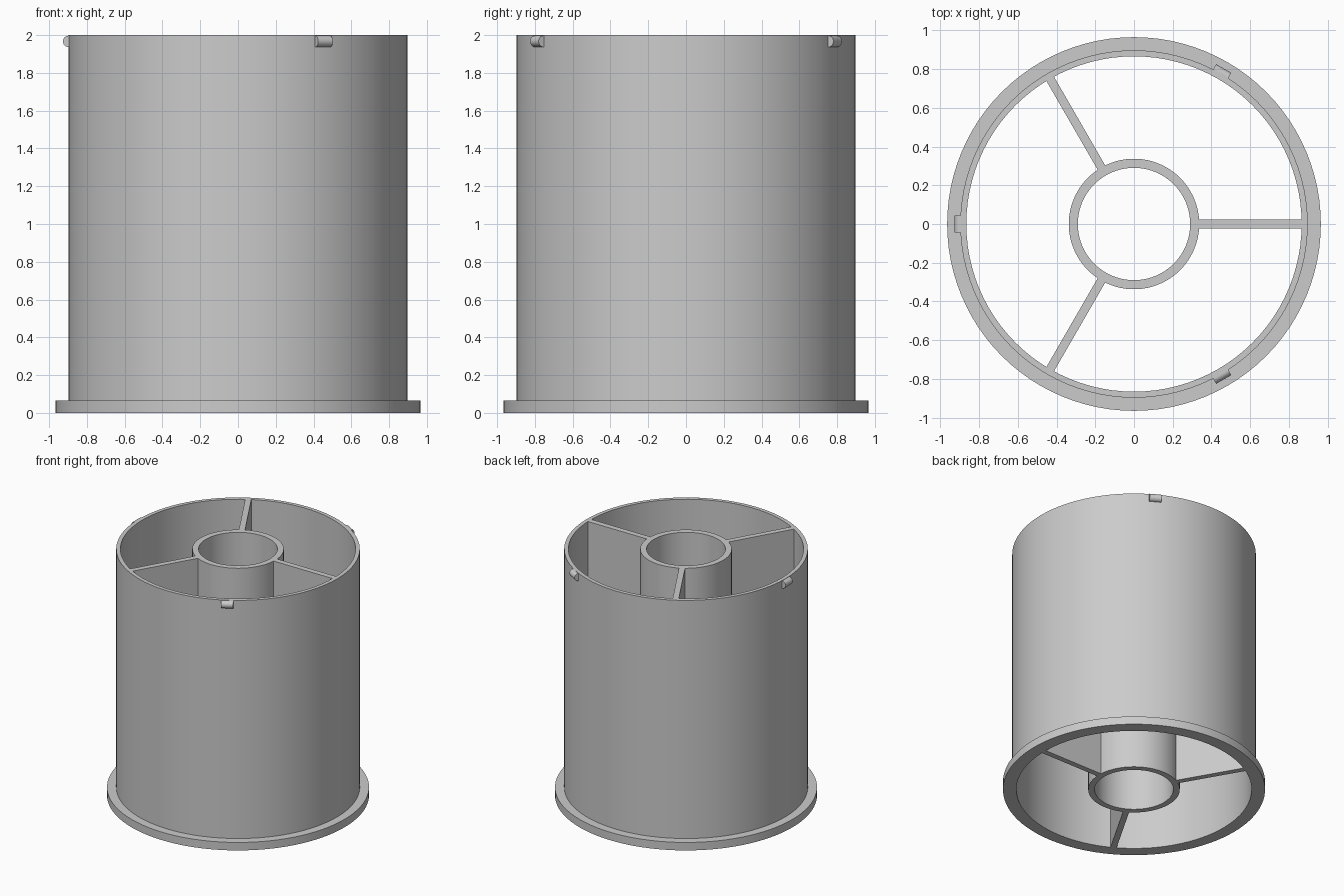
import bpy, bmesh, math
from mathutils import Matrix, Vector

cube = bpy.data.objects.get("Cube")
if cube:
    bpy.data.objects.remove(cube, do_unlink=True)

HEIGHT = 2.0
SIDES = 96
WALL_OUT, WALL_IN = 0.897, 0.866
HUB_OUT, HUB_IN = 0.337, 0.29
FLANGE_R, FLANGE_H = 0.965, 0.065
RIB_W = 0.045
PEG_R, PEG_LEN, PEG_Z = 0.03, 0.09, 1.967

grey = bpy.data.materials.new("plain_grey")
grey.use_nodes = True
colour = (0.6, 0.6, 0.6, 1)
grey.diffuse_color = colour
grey.node_tree.nodes["Principled BSDF"].inputs["Base Color"].default_value = colour


def finish(name, bm, smooth=True):
    bmesh.ops.recalc_face_normals(bm, faces=bm.faces)
    mesh = bpy.data.meshes.new(name)
    bm.to_mesh(mesh)
    bm.free()
    mesh.materials.append(grey)
    obj = bpy.data.objects.new(name, mesh)
    bpy.context.collection.objects.link(obj)
    if smooth:
        bpy.ops.object.select_all(action="DESELECT")
        obj.select_set(True)
        bpy.context.view_layer.objects.active = obj
        bpy.ops.object.shade_smooth_by_angle(angle=math.radians(30))
    return obj


def lathe(name, profile):
    """Revolve a closed (radius, height) profile around z."""
    bm = bmesh.new()
    verts = [bm.verts.new((r, 0, z)) for r, z in profile]
    edges = [bm.edges.new((v, verts[i - 1])) for i, v in enumerate(verts)]
    bmesh.ops.spin(bm, geom=verts + edges, cent=(0, 0, 0), axis=(0, 0, 1),
                   angle=math.tau, steps=SIDES)
    bmesh.ops.remove_doubles(bm, verts=bm.verts, dist=0.0001)
    return finish(name, bm)


# Outer wall with the bottom flange
lathe("outer_wall", [(WALL_IN, 0), (FLANGE_R, 0), (FLANGE_R, FLANGE_H),
                     (WALL_OUT, FLANGE_H), (WALL_OUT, HEIGHT), (WALL_IN, HEIGHT)])

# Central hub tube
lathe("hub", [(HUB_IN, 0), (HUB_OUT, 0), (HUB_OUT, HEIGHT), (HUB_IN, HEIGHT)])

# Three ribs joining hub and wall, and three locking pegs between them
for i in range(3):
    turn = Matrix.Rotation(i * math.tau / 3, 4, "Z")
    start, end = HUB_OUT - 0.003, WALL_IN + 0.003
    bm = bmesh.new()
    bmesh.ops.create_cube(bm, size=1)
    bmesh.ops.scale(bm, verts=bm.verts, vec=(end - start, RIB_W, HEIGHT))
    bmesh.ops.translate(bm, verts=bm.verts,
                        vec=Vector(((start + end) / 2, 0, HEIGHT / 2)))
    bmesh.ops.transform(bm, matrix=turn, verts=bm.verts)
    finish(f"rib_{i + 1}", bm, smooth=False)

    # Peg: short tangential cylinder, its inner half buried in the wall
    bm = bmesh.new()
    bmesh.ops.create_cone(bm, cap_ends=True, segments=24, radius1=PEG_R,
                          radius2=PEG_R, depth=PEG_LEN)
    place = (Matrix.Rotation(math.pi, 4, "Z") @ turn
             @ Matrix.Translation((WALL_OUT, 0, PEG_Z))
             @ Matrix.Rotation(math.pi / 2, 4, "X"))
    bmesh.ops.transform(bm, matrix=place, verts=bm.verts)
    finish(f"peg_{i + 1}", bm)
